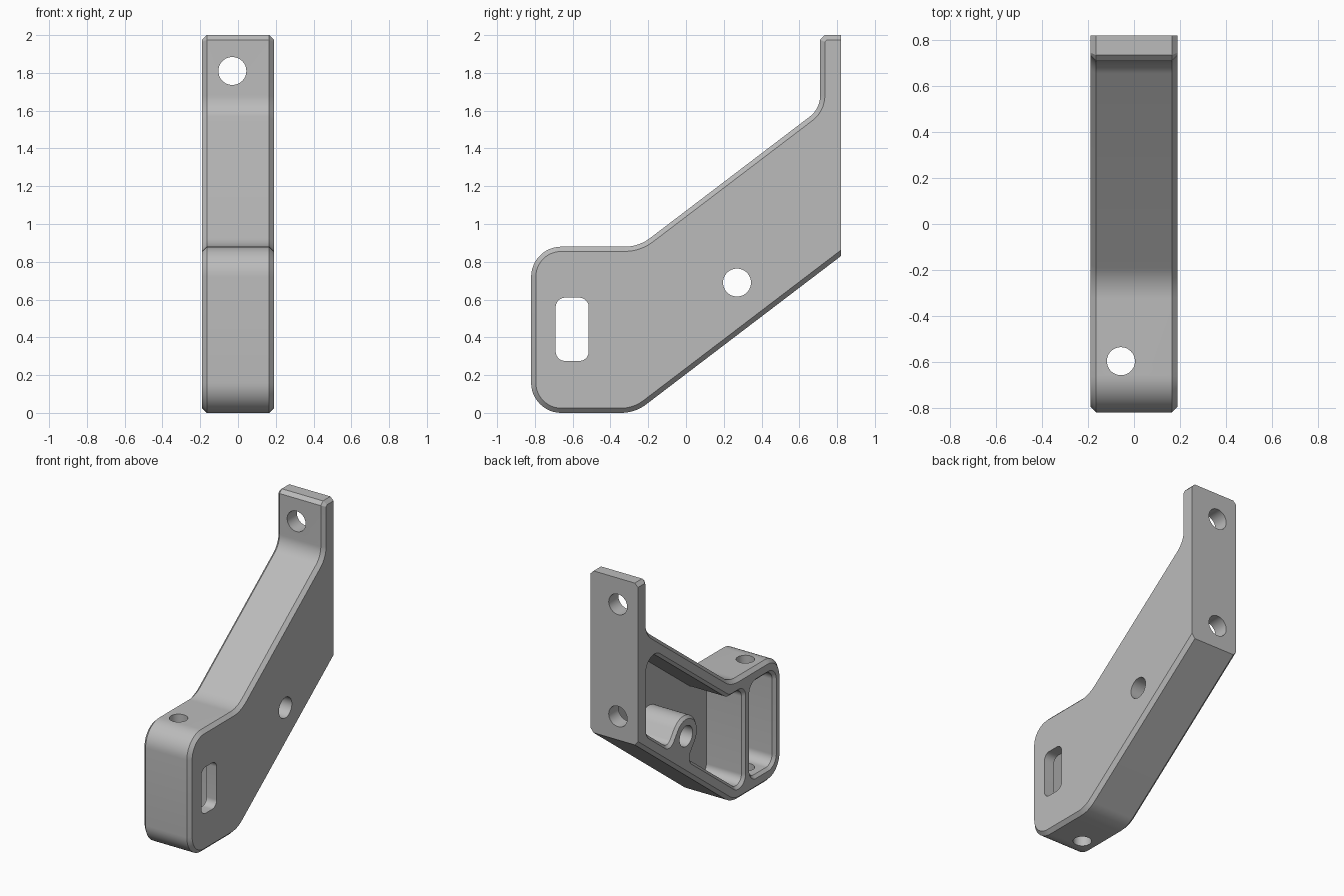
import bpy, bmesh
from math import atan2, cos, sin, tan, pi
from mathutils import Matrix, Vector

cube = bpy.data.objects.get("Cube")
if cube:
    bpy.data.objects.remove(cube, do_unlink=True)

metal = bpy.data.materials.new("plain grey")
metal.use_nodes = True
metal.diffuse_color = (0.5, 0.5, 0.5, 1)
metal.node_tree.nodes["Principled BSDF"].inputs["Base Color"].default_value = (0.5, 0.5, 0.5, 1)
bm = bmesh.new()


def rounded(corners, inset=0.0, flat_edge=None, seg=12):
    """Counter-clockwise (y, z, radius) corners -> filleted outline, moved inward by inset."""
    n = len(corners)
    pts = [Vector(c[:2]) for c in corners]
    out = []
    for i, (y, z, r) in enumerate(corners):
        e1 = (pts[i] - pts[i - 1]).normalized()
        e2 = (pts[(i + 1) % n] - pts[i]).normalized()
        n1, n2 = Vector((-e1.y, e1.x)), Vector((-e2.y, e2.x))
        d1 = 0 if (i - 1) % n == flat_edge else inset
        d2 = 0 if i == flat_edge else inset
        p = pts[i] + Matrix((n1, n2)).inverted() @ Vector((d1, d2))
        if r == 0:
            out.append(p)
            continue
        turn = atan2(e1.x * e2.y - e1.y * e2.x, e1.dot(e2))
        side = 1 if turn > 0 else -1
        r -= side * inset
        centre = p - e1 * r * tan(abs(turn) / 2) + n1 * r * side
        for k in range(seg + 1):
            a = turn * k / seg
            out.append(centre - (n1 * cos(a) - e1 * sin(a)) * r * side)
    return out


def edges_of(ring):
    return [bm.edges.get(pair) for pair in zip(ring, ring[1:] + ring[:1])]


def skin(rings):
    for a, b in zip(rings, rings[1:]):
        for i in range(len(a)):
            bm.faces.new((a[i - 1], a[i], b[i], b[i - 1]))
    return rings


def loft(corners, layers, flat_edge=None):
    """Outlines stacked along x and joined; layers are (x, inset)."""
    return skin([[bm.verts.new((x, p.x, p.y)) for p in rounded(corners, d, flat_edge)]
                 for x, d in layers])


def tube(centre, radius, axis, ends, seg=48):
    """Round hole wall running along one axis between two positions."""
    i, j = [k for k in range(3) if k != axis]
    rings = []
    for end in ends:
        ring = []
        for k in range(seg):
            co = Vector(centre)
            co[axis] = end
            co[i] += radius * cos(2 * pi * k / seg)
            co[j] += radius * sin(2 * pi * k / seg)
            ring.append(bm.verts.new(co))
        rings.append(ring)
    return skin(rings)


def sheet(edges, normal):
    """Flat face with openings, bounded by all the given edges."""
    bmesh.ops.triangle_fill(bm, use_beauty=True, edges=edges, normal=normal)


def face_at(point):
    """The flat wall panel that holds the point."""
    for f in bm.faces:
        f.normal_update()
        offsets = [v.co - point for v in f.verts]
        around = all(min(o[k] for o in offsets) < 1e-4 and max(o[k] for o in offsets) > -1e-4
                     for k in range(3))
        if around and abs(offsets[0].dot(f.normal)) < 1e-4:
            return f


# Outer wall: side profile with chamfered rims, square along the mounting face
W, C, FLOOR = 0.19, 0.025, 0.11
profile = [(-.82, 0, .16), (-.27, 0, .22), (.82, .83, 0), (.82, 2, 0), (.735, 2, 0),
           (.71, 1.975, 0), (.71, 1.61, .14), (-.25, .88, .22), (-.82, .88, .16)]
outer = loft(profile, [(-W, C), (-W + C, 0), (W - C, 0), (W, C)], flat_edge=2)

# Main pocket, wrapped around a rounded boss standing on the sloping lower wall
u = Vector((1, .76)).normalized()
n = Vector((-u.y, u.x))
hub, R = Vector((.27, .69)), .14
foot = hub - n * .123
boss = [(*(foot - u * R), .05), (*(hub + (n - u) * R), R - .004),
        (*(hub + (n + u) * R), R - .004), (*(foot + u * R), .05)]
main_outline = [(-.39, .1, .06), (-.304, .1, .04), *boss, (.71, .87, .07),
                (.71, 1.484, .08), (-.216, .78, .1), (-.39, .78, .06)]
front_outline = [(-.74, .1, .07), (-.47, .1, .06), (-.47, .78, .06), (-.74, .78, .07)]
slot_outline = [(-.69, .275, .05), (-.515, .275, .05), (-.515, .61, .05), (-.69, .61, .05)]
mouth = [(-W, -.02), (-W + .02, 0), (FLOOR, 0)]
main_pocket = loft(main_outline, mouth)
front_pocket = loft(front_outline, mouth)

# Cross holes: (centre, radius, axis, ends)
holes = [((-.057, -.597, 0), .061, 2, (.78, .88)),
         ((-.057, -.597, 0), .061, 2, (0, .1)),
         ((-.03, 0, 1.81), .074, 1, (.71, .82)),
         ((-.03, 0, 1.0), .074, 1, (.71, .82))]
openings = {}
for centre, radius, axis, ends in holes:
    for end, ring in zip(ends, tube(centre, radius, axis, ends)):
        point = Vector(centre)
        point[axis] = end
        openings.setdefault(face_at(point), []).append(ring)
for face, rings in openings.items():
    border, normal = list(face.edges), face.normal.copy()
    bm.faces.remove(face)
    sheet(border + [e for ring in rings for e in edges_of(ring)], normal)

# Side faces and pocket floors, open at the slot and the boss hole
slot = loft(slot_outline, [(FLOOR, 0), (W, 0)])
boss_hole = tube((0, hub.x, hub.y), .074, 0, (-W, W))
for rings in ([outer[0], main_pocket[0], front_pocket[0], boss_hole[0]],
              [outer[-1], slot[1], boss_hole[1]],
              [main_pocket[-1]],
              [front_pocket[-1], slot[0]]):
    sheet([e for ring in rings for e in edges_of(ring)], Vector((1, 0, 0)))

bmesh.ops.recalc_face_normals(bm, faces=bm.faces[:])
mesh = bpy.data.meshes.new("bracket_body")
bm.to_mesh(mesh)
bm.free()
mesh.materials.append(metal)
body = bpy.data.objects.new("bracket_body", mesh)
bpy.context.collection.objects.link(body)

# Smooth fillets, crisp chamfers
bpy.ops.object.select_all(action="DESELECT")
bpy.context.view_layer.objects.active = body
body.select_set(True)
bpy.ops.object.shade_smooth_by_angle(angle=pi / 6)
